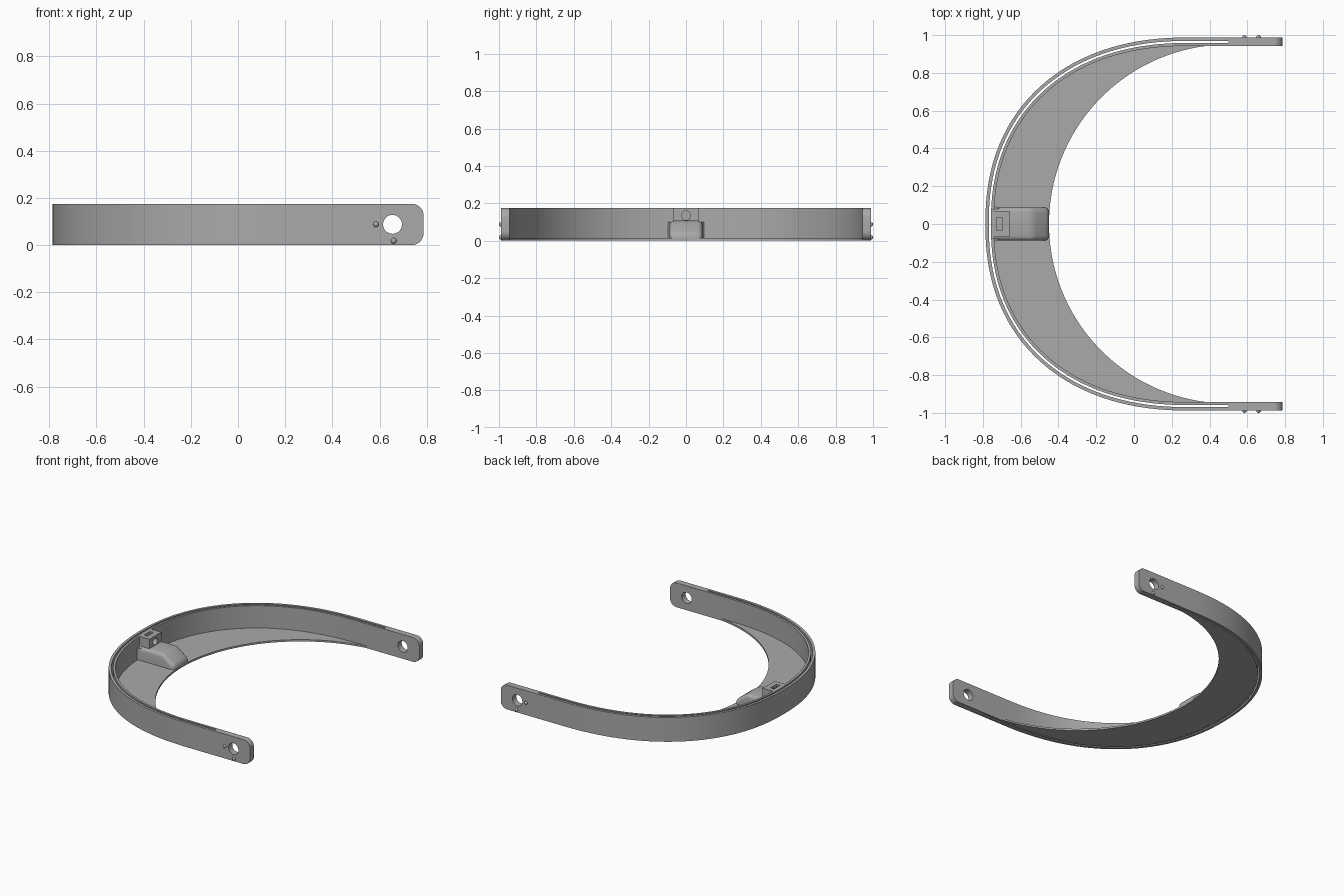
import bpy, bmesh, math
from mathutils import Matrix, Vector

if "Cube" in bpy.data.objects:
    bpy.data.objects.remove(bpy.data.objects["Cube"], do_unlink=True)

grey = bpy.data.materials.new("satin_grey")
grey.use_nodes = True
colour = (0.4, 0.4, 0.4, 1)
grey.diffuse_color = colour
grey.node_tree.nodes["Principled BSDF"].inputs["Base Color"].default_value = colour

HEIGHT, THICK, HALF = 0.175, 0.045, 0.988
TIP = 0.787
STEPS = 72


def finish(name, bm):
    bmesh.ops.recalc_face_normals(bm, faces=bm.faces)
    mesh = bpy.data.meshes.new(name)
    bm.to_mesh(mesh)
    bm.free()
    mesh.materials.append(grey)
    obj = bpy.data.objects.new(name, mesh)
    bpy.context.collection.objects.link(obj)
    return obj


def activate(obj):
    bpy.ops.object.select_all(action='DESELECT')
    obj.select_set(True)
    bpy.context.view_layer.objects.active = obj


def cut(obj, cutter):
    activate(obj)
    mod = obj.modifiers.new("cut", 'BOOLEAN')
    mod.operation, mod.solver, mod.object = 'DIFFERENCE', 'EXACT', cutter
    bpy.ops.object.modifier_apply(modifier=mod.name)
    bpy.data.objects.remove(cutter, do_unlink=True)


def path(inset, end):
    """Horseshoe outline, inset inwards, with straight arms up to x = end."""
    half = []
    for i in range(STEPS + 1):
        t = -math.pi / 2 + math.pi * i / STEPS
        c, s = max(math.cos(t), 0) ** 0.889, abs(math.sin(t)) ** 0.889
        half.append(Vector((0.3 - 1.087 * c, math.copysign(HALF * s, t))))
    pts = [Vector((end, -HALF))] + half + [Vector((end, HALF))]
    out = []
    for i, p in enumerate(pts):
        d = pts[min(i + 1, len(pts) - 1)] - pts[max(i - 1, 0)]
        if i < 2 or i > len(pts) - 3:
            d = Vector((-1 if i < 2 else 1, 0))
        out.append(p + Vector((d.y, -d.x)).normalized() * inset)
    return out


def ribbon(outer, inner, z0, z1):
    """Closed strip between two plan curves."""
    bm = bmesh.new()
    rings = [[bm.verts.new((p.x, p.y, z)) for p, z in ((a, z0), (a, z1), (b, z1), (b, z0))]
             for a, b in zip(outer, inner)]
    for r, q in zip(rings, rings[1:]):
        for k in range(4):
            bm.faces.new((r[k], r[k - 1], q[k - 1], q[k]))
    bm.faces.new(rings[0])
    bm.faces.new(rings[-1][::-1])
    return bm


def prism(points, place, depth):
    """Extrude a 2D profile; place maps (u, v, w) to x, y, z."""
    bm = bmesh.new()
    ends = [[bm.verts.new(place(u, v, w)) for u, v in points] for w in depth]
    n = len(points)
    bm.faces.new(ends[0])
    bm.faces.new(ends[1])
    for i in range(n):
        bm.faces.new((ends[0][i - 1], ends[0][i], ends[1][i], ends[1][i - 1]))
    bmesh.ops.recalc_face_normals(bm, faces=bm.faces)
    return bm


def box(x, y, z):
    return prism([(x[0], y[0]), (x[1], y[0]), (x[1], y[1]), (x[0], y[1])],
                 lambda u, v, w: (u, v, w), z)


def cylinder(centre, axis, radius, length, sides=32):
    bm = bmesh.new()
    turn = Matrix.Rotation(math.pi / 2, 4, axis)
    bmesh.ops.create_cone(bm, cap_ends=True, segments=sides, radius1=radius, radius2=radius,
                          depth=length, matrix=Matrix.Translation(centre) @ turn)
    return finish("cutter", bm)


# Band with rounded arm ends
bm = ribbon(path(0, TIP), path(THICK, TIP), 0, HEIGHT)
corners = [e for e in bm.edges if all(v.co.x > TIP - 0.01 for v in e.verts)
           and abs(e.verts[0].co.z - e.verts[1].co.z) < 0.01]
bmesh.ops.recalc_face_normals(bm, faces=bm.faces)
bmesh.ops.bevel(bm, geom=corners, offset=0.05, segments=8, profile=0.5, affect='EDGES')
band = finish("curved_band", bm)

# Narrow slot along the band, and pivot holes through both arms
cut(band, finish("cutter", ribbon(path(0.018, 0.5), path(0.029, 0.5), -0.1, 0.3)))
cut(band, cylinder((0.655, 0, 0.088), 'X', 0.04, 3))

# Crescent shelf
arc = []
for i in range(STEPS + 3):
    t = math.radians(96) * (2 * i / (STEPS + 2) - 1)
    arc.append(Vector((0.5 - 0.95 * math.cos(t), 0.95 * math.sin(t))))
shelf = finish("crescent_shelf", ribbon(path(0.037, 0.4), arc, 0.001, 0.014))

# Locating bumps outside each arm
bumps = []
for side, label in ((-1, "right"), (1, "left")):
    for spot, x, z in (("rear", 0.585, 0.088), ("lower", 0.66, 0.018)):
        bm = bmesh.new()
        bmesh.ops.create_uvsphere(bm, u_segments=16, v_segments=8, radius=0.012,
                                  matrix=Matrix.Translation((x, side * HALF, z)))
        bumps.append(finish(f"{label}_{spot}_bump", bm))

# Sloping mount foot
bm = prism([(-0.75, 0.005), (-0.45, 0.005), (-0.45, 0.04), (-0.54, 0.107), (-0.75, 0.107)],
           lambda u, v, w: (u, w, v), (-0.088, 0.088))
soft = [e for e in bm.edges if all(v.co.z > 0.03 for v in e.verts)
        and any(v.co.x > -0.7 for v in e.verts)]
soft += [e for e in bm.edges if all(v.co.x > -0.46 for v in e.verts)
         and abs(e.verts[0].co.z - e.verts[1].co.z) > 0.01]
bmesh.ops.bevel(bm, geom=soft, offset=0.025, segments=4, profile=0.5, affect='EDGES')
foot = finish("mount_foot", bm)

# Concave fillets where the foot meets the band
fillets = []
for side, label in ((-1, "right"), (1, "left")):
    curve = [(-0.715 - 0.03 * math.sin(a), 0.115 - 0.03 * math.cos(a))
             for a in (math.pi / 2 * k / 5 for k in range(6))]
    pts = [(-0.75, 0.08), (-0.715, 0.08)] + curve + [(-0.75, 0.115)]
    fillets.append(finish(f"{label}_foot_fillet", prism(
        pts, lambda u, v, w: (u, side * v, w), (0.005, 0.1))))

# Mount block with a nut pocket and a screw hole
block = finish("mount_block", box((-0.75, -0.66), (-0.068, 0.068), (0.09, HEIGHT)))
cut(block, finish("cutter", box((-0.727, -0.698), (-0.034, 0.034), (0.105, 0.3))))
cut(block, cylinder((-0.66, 0, 0.135), 'Y', 0.025, 0.1, 16))

for obj in [band, shelf, foot, block] + bumps + fillets:
    activate(obj)
    bpy.ops.object.shade_smooth_by_angle(angle=math.radians(30))
